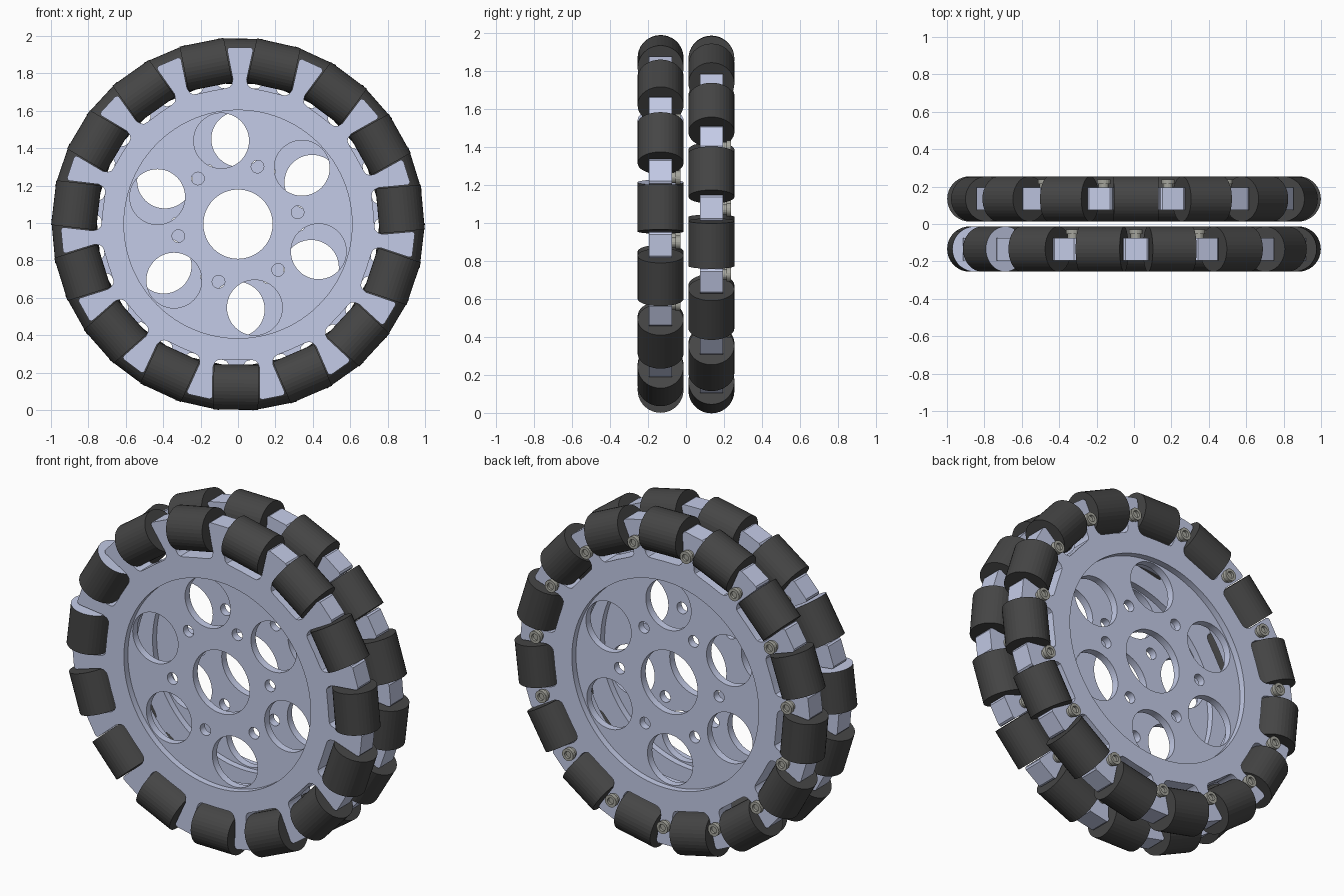
import bpy
import bmesh
from math import cos, sin, pi, radians
from mathutils import Matrix, Vector

cube = bpy.data.objects.get("Cube")
if cube:
    bpy.data.objects.remove(cube)

COUNT = 15                      # rollers per ring
STEP = 2 * pi / COUNT
CENTRE_Z = 0.994
RING_Y = 0.134
START = radians(5.3)            # angle of the first front roller
ROLLER_R, ROLLER_L, ROLLER_DIST = 0.121, 0.24, 0.871


def material(name, colour, roughness=0.6):
    mat = bpy.data.materials.new(name)
    mat.use_nodes = True
    mat.diffuse_color = (*colour, 1)
    bsdf = mat.node_tree.nodes["Principled BSDF"]
    bsdf.inputs["Base Color"].default_value = (*colour, 1)
    bsdf.inputs["Roughness"].default_value = roughness
    return mat


ALLOY = material("pale blue alloy", (0.58, 0.63, 0.84))
RUBBER = material("black rubber", (0.06, 0.06, 0.06))
STEEL = material("screw steel", (0.38, 0.38, 0.34))


def circle(radius, dist=0.0, angle=0.0, sides=48):
    cx, cy = dist * cos(angle), dist * sin(angle)
    return [(cx + radius * cos(2 * pi * i / sides),
             cy + radius * sin(2 * pi * i / sides)) for i in range(sides)]


def flat_plate(name, outlines, half_thickness, y):
    """Filled outline with holes, extruded along the wheel axis."""
    curve = bpy.data.curves.new(name, "CURVE")
    curve.dimensions = "2D"
    curve.fill_mode = "BOTH"
    curve.extrude = half_thickness
    for pts in outlines:
        spline = curve.splines.new("POLY")
        spline.points.add(len(pts) - 1)
        for p, co in zip(spline.points, pts):
            p.co = (co[0], co[1], 0, 1)
        spline.use_cyclic_u = True
    obj = bpy.data.objects.new(name, curve)
    bpy.context.collection.objects.link(obj)
    obj.rotation_euler = (pi / 2, 0, 0)
    obj.location = (0, y, CENTRE_Z)
    bpy.ops.object.select_all(action="DESELECT")
    obj.select_set(True)
    bpy.context.view_layer.objects.active = obj
    bpy.ops.object.convert(target="MESH")
    obj = bpy.context.object
    obj.data.materials.clear()
    obj.data.materials.append(ALLOY)
    bpy.ops.object.shade_smooth_by_angle(angle=radians(30))


def mesh_object(name, bm, mats, y):
    mesh = bpy.data.meshes.new(name)
    bm.to_mesh(mesh)
    bm.free()
    for mat in mats:
        mesh.materials.append(mat)
    obj = bpy.data.objects.new(name, mesh)
    bpy.context.collection.objects.link(obj)
    obj.location = (0, y, CENTRE_Z)


def spin(angle):
    return Matrix.Rotation(-angle, 4, "Y")


def toothed_outline(start):
    """Rim with flared spokes standing between the rollers."""
    half = [(0.727, 0.07), (0.733, 0.053), (0.748, 0.042), (0.775, 0.037),
            (0.928, 0.069), (0.938, 0.067), (0.945, 0.057)]
    spoke = [(r, -t) for r, t in half] + half[::-1]
    pts = []
    for i in range(COUNT):
        a = start + (i + 0.5) * STEP
        pts += [(r * cos(a) - t * sin(a), r * sin(a) + t * cos(a)) for r, t in spoke]
        for k in (-1, 0, 1):        # arc along the notch floor
            b = a + STEP / 2 + k * radians(3)
            pts.append((0.727 * cos(b), 0.727 * sin(b)))
    return pts


def rollers(name, start, y, light_caps=()):
    bm = bmesh.new()
    for i in range(COUNT):
        turn = spin(start + i * STEP)
        made = bmesh.ops.create_cone(
            bm, cap_ends=True, segments=36, radius1=ROLLER_R, radius2=ROLLER_R,
            depth=ROLLER_L, matrix=turn @ Matrix.Translation((ROLLER_DIST, 0, 0)))
        if i in light_caps:
            down = turn @ Vector((0, 0, -1))
            bm.normal_update()
            for f in {f for v in made["verts"] for f in v.link_faces}:
                if f.normal.dot(down) > 0.9:
                    f.material_index = 1
    mesh_object(name, bm, [RUBBER, ALLOY], y)


def screws(name, start, y):
    bm = bmesh.new()
    for i in range(COUNT):
        turn = spin(start + (i + 0.5) * STEP)
        for radius, low, high in ((0.028, 0.055, 0.085), (0.036, 0.08, 0.104)):
            place = (turn @ Matrix.Translation((0.826, (low + high) / 2, 0))
                     @ Matrix.Rotation(-pi / 2, 4, "X"))
            made = bmesh.ops.create_cone(bm, cap_ends=True, segments=18, radius1=radius,
                                         radius2=radius, depth=high - low, matrix=place)
        # socket sunk into the outer face of the head
        bm.normal_update()
        cap = [f for f in {f for v in made["verts"] for f in v.link_faces}
               if f.normal.y > 0.9]
        bmesh.ops.inset_region(bm, faces=cap, thickness=0.016)
        sunk = bmesh.ops.extrude_face_region(bm, geom=cap)["geom"]
        bmesh.ops.delete(bm, geom=cap, context="FACES_ONLY")
        bmesh.ops.translate(bm, vec=(0, -0.015, 0),
                            verts=[v for v in sunk if isinstance(v, bmesh.types.BMVert)])
    mesh_object(name, bm, [STEEL], y)


# Two identical rings, the rear one turned by half a roller step
for side, y, start, caps in (("front", -RING_Y, START, (6, 7)),
                             ("rear", RING_Y, START - STEP / 2, ())):
    flat_plate(side + "_spoked_rim", [toothed_outline(start), circle(0.61, sides=96)], 0.06, y)
    # recessed web with bore, lightening holes and bolt holes
    web = [circle(0.612, sides=96), circle(0.185, sides=64)]
    for k in range(6):
        a = start + 4 * STEP + k * pi / 3
        web.append(circle(0.148, 0.455, a))
        web.append(circle(0.034, 0.325, a + pi / 6, 20))
    flat_plate(side + "_hub_web", web, 0.022, y)
    rollers(side + "_rollers", start, y, caps)
    screws(side + "_screws", start, y)
